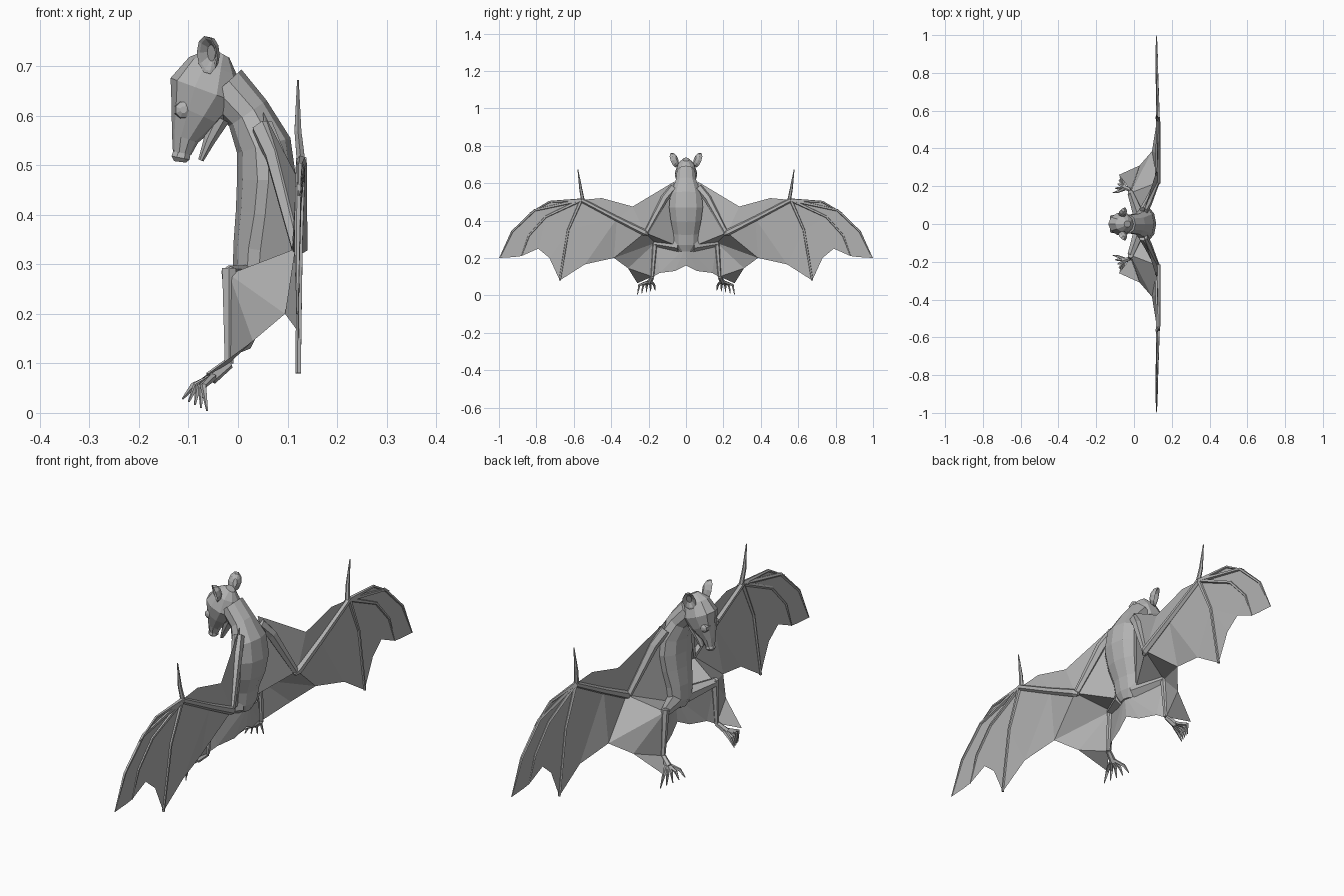
import bpy, bmesh, math
from mathutils import Vector

cube = bpy.data.objects.get("Cube")
if cube:
    bpy.data.objects.remove(cube)

grey = bpy.data.materials.new("plain grey")
grey.use_nodes = True
grey.diffuse_color = (0.45, 0.45, 0.45, 1)
grey.node_tree.nodes["Principled BSDF"].inputs["Base Color"].default_value = (0.45, 0.45, 0.45, 1)


def finish(name, bm, solid=True):
    if solid:
        bmesh.ops.recalc_face_normals(bm, faces=bm.faces)
    mesh = bpy.data.meshes.new(name)
    bm.to_mesh(mesh)
    bm.free()
    mesh.materials.append(grey)
    obj = bpy.data.objects.new(name, mesh)
    bpy.context.collection.objects.link(obj)
    return obj


def loft(name, stations, sides=8, axis=None, side_dir=(0, 1, 0)):
    """Skin elliptical rings; a station is centre, side radius, depth radius."""
    bm = bmesh.new()
    centres = [Vector(s[0]) for s in stations]
    rings = []
    for i, (c, ru, rv) in enumerate(stations):
        c = centres[i]
        t = Vector(axis) if axis else centres[min(i + 1, len(centres) - 1)] - centres[max(i - 1, 0)]
        t.normalize()
        u = Vector(side_dir)
        u = (u - t * u.dot(t)).normalized()
        v = t.cross(u)
        angles = [2 * math.pi * (k + 0.5) / sides for k in range(sides)]
        rings.append([bm.verts.new(c + u * ru * math.cos(a) + v * rv * math.sin(a)) for a in angles])
    for a, b in zip(rings, rings[1:]):
        for k in range(sides):
            n = (k + 1) % sides
            bm.faces.new((a[k], a[n], b[n], b[k]))
    bm.faces.new(rings[0][::-1])
    bm.faces.new(rings[-1])
    return finish(name, bm)


def limb(name, points, radii, sides=6):
    return loft(name, [(p, r, r) for p, r in zip(points, radii)], sides, side_dir=(1, 0, 0.1))


def membrane(name, points, panels):
    bm = bmesh.new()
    verts = {k: bm.verts.new(p) for k, p in points.items()}
    for panel in panels:
        bm.faces.new([verts[k] for k in panel.split()])
    bmesh.ops.triangulate(bm, faces=[f for f in bm.faces if len(f.verts) > 3])
    return finish(name, bm)


# Torso and neck
torso = [(-.03, .66, .05, .05), (.02, .605, .058, .046), (.052, .54, .088, .056),
         (.058, .47, .095, .06), (.05, .40, .085, .055), (.035, .33, .07, .045),
         (.03, .27, .065, .04), (.03, .235, .035, .025)]
loft("torso", [((x, 0, z), ry, rx) for x, z, ry, rx in torso], 10)

# Skull tapering into the snout, nose and lower jaw
skull = [(-.035, .727, .018, .02), (-.05, .70, .045, .052), (-.065, .65, .062, .076),
         (-.085, .605, .05, .054), (-.107, .555, .028, .028), (-.113, .525, .02, .019)]
loft("skull", [((x, 0, z), ry, rx) for x, z, ry, rx in skull], 10)
loft("nose", [((-.113, 0, .527), .018, .019), ((-.116, 0, .515), .021, .02),
              ((-.117, 0, .507), .013, .013)], 8)
loft("lower_jaw", [((-.035, 0, .595), .03, .02), ((-.058, 0, .55), .02, .013),
                   ((-.075, 0, .51), .01, .006)], 8)

# Wing membrane points, written for the +y side
wing_points = {
    "neck": (.05, .06, .61), "lead": (.12, .285, .475), "lead2": (.125, .45, .52),
    "wrist": (.128, .56, .51), "elbow": (.125, .22, .335), "fold": (.127, .37, .41),
    "f1": (.125, .73, .50), "g1": (.122, .81, .455), "g2": (.12, .93, .34), "g": (.12, .997, .2),
    "gh": (.12, .92, .205), "h1": (.122, .75, .42), "h2": (.12, .84, .32), "h": (.12, .88, .21),
    "m2": (.12, .79, .25), "m1": (.122, .73, .2), "i1": (.125, .63, .35), "i": (.122, .675, .08),
    "trail": (.12, .54, .166), "corner": (.095, .385, .2), "inner": (.03, .31, .145),
    "heel": (-.08, .26, .065), "knee": (-.018, .165, .28), "ankle": (-.018, .18, .1),
    "hip": (.04, .06, .27), "armpit": (.06, .085, .5)}
wing_panels = [
    "neck lead elbow", "lead lead2 fold elbow", "lead2 wrist fold", "neck elbow armpit",
    "armpit elbow hip", "elbow knee hip", "fold wrist i1", "fold i1 trail", "i1 i trail",
    "fold trail corner", "fold corner elbow", "elbow corner knee", "corner inner knee",
    "inner ankle knee", "inner heel ankle", "wrist h1 i1", "i1 h1 h2 m2", "i1 m2 m1 i",
    "h2 h m2", "wrist f1 g1", "wrist g1 h1", "h1 g1 g2 h2", "h2 g2 g gh", "h2 gh h"]
tail_points = {
    "base": (.05, 0, .26), "hip": (.03, .06, .27), "knee": (-.018, .165, .28),
    "ankle": (-.018, .175, .1), "edge": (0, .14, .12), "scallop": (.025, .06, .13),
    "tip": (.04, 0, .16)}
tail_panels = ["base hip knee", "base knee ankle edge", "base edge scallop", "base scallop tip"]

for end, s in (("front", -1), ("back", 1)):
    def side(p):
        return (p[0], p[1] * s, p[2])
    pts = {k: side(p) for k, p in wing_points.items()}

    def path(keys):
        return [pts[k] for k in keys.split()]

    membrane(end + "_wing_membrane", pts, wing_panels)
    membrane(end + "_tail_membrane", {k: side(p) for k, p in tail_points.items()}, tail_panels)

    # Arm bones
    limb(end + "_upper_arm", [side(p) for p in ((.05, .07, .575), (.075, .115, .52), (.12, .215, .335))],
         (.024, .022, .014))
    limb(end + "_forearm", [side((.12, .205, .325))] + path("elbow fold wrist"), (.008, .017, .014, .012))

    # Thumb and wing fingers
    limb(end + "_thumb", [side(p) for p in ((.128, .55, .5), (.121, .563, .57), (.121, .578, .672))],
         (.01, .008, .002))
    limb(end + "_first_finger", path("wrist f1") + [side((.123, .835, .44))], (.009, .006, .003), 5)
    for label, keys in (("second", "wrist g1 g2 g"), ("third", "wrist h1 h2 h"), ("fourth", "wrist i1 i")):
        limb(f"{end}_{label}_finger", path(keys), (.01, .007, .006, .002)[:3] + (.002,), 5)

    # Leg
    limb(end + "_thigh", [side((.03, .035, .265))] + path("knee"), (.034, .018))
    limb(end + "_shin", [side((-.018, .165, .292))] + path("ankle"), (.016, .01))
    limb(end + "_foot", path("ankle") + [side((-.055, .195, .07))], (.011, .014))
    for n in range(5):
        t = n / 4
        limb(f"{end}_toe_{n + 1}",
             [side(p) for p in ((-.05, .185 + .02 * t, .072), (-.09 + .02 * t, .17 + .08 * t, .055),
                                (-.112 + .05 * t, .165 + .095 * t, .028 - .024 * t))],
             (.008, .007, .002), 5)

    # Cupped ear, with a rim around a sunken hollow
    n = Vector((-.6, .75 * s, -.28)).normalized()
    up = Vector((0, .35 * s, .93))
    c = Vector((-.06, .064 * s, .724))
    ear = [(-.022, .016, .008), (-.012, .034, .02), (.004, .041, .026), (.002, .035, .02), (-.01, .018, .01)]
    loft(end + "_ear", [(c + n * d, a, b) for d, a, b in ear], 10, axis=n, side_dir=up)

    # Eye bump
    loft(end + "_eye", [((-.11, s * y, .612), r, r) for y, r in ((.02, .02), (.042, .017), (.048, .007))], 8,
         side_dir=(1, 0, 0))
